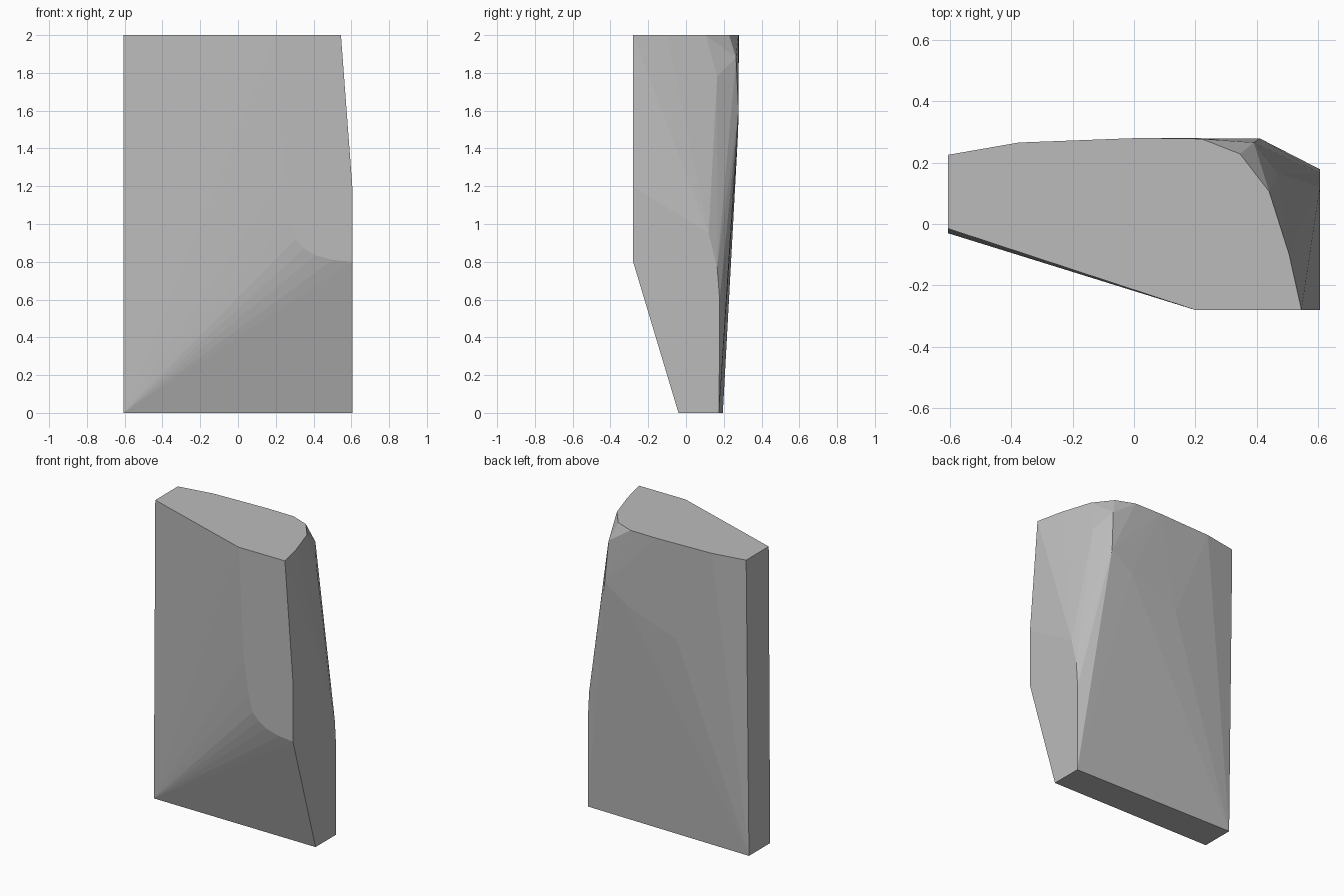
import bpy, bmesh

if "Cube" in bpy.data.objects:
    bpy.data.objects.remove(bpy.data.objects["Cube"])

# corner points, low to high
base = [(-.605, -.03, 0), (.605, -.04, 0), (.605, .175, 0), (-.605, .195, 0)]
top = [(x, y, 2) for x, y in [
    (-.605, -.015), (.2, -.28), (.545, -.28), (.505, -.1), (.44, .105),
    (.345, .228), (.22, .277), (.02, .28), (-.375, .265), (-.605, .225)]]
# rounded edge of the flat front
front = [(x, -.28, z) for x, z in [
    (.605, 1.2), (.605, .8), (.5, .81), (.41, .835), (.35, .87),
    (.305, .92), (.275, 1.03), (.24, 1.25)]]
# bevelled right side and gently bulging back
side = [(.605, .12, .95), (.605, .165, .77), (.605, .178, .6), (.467, .165, 1.78)]
back = [(.41, .278, 1.6), (.39, .265, 1.88), (.25, .276, 1.49), (-.115, .265, 1.35)]

bm = bmesh.new()
for p in base + top + front + side + back:
    bm.verts.new(p)
res = bmesh.ops.convex_hull(bm, input=bm.verts[:])
loose = [v for v in bm.verts if not v.link_faces]
bmesh.ops.delete(bm, geom=loose, context='VERTS')
bmesh.ops.dissolve_limit(bm, angle_limit=.005, verts=bm.verts[:], edges=bm.edges[:])
bmesh.ops.recalc_face_normals(bm, faces=bm.faces[:])
mesh = bpy.data.meshes.new("stone_slab")
bm.to_mesh(mesh)
bm.free()

# plain grey stone
stone = bpy.data.materials.new("grey stone")
stone.diffuse_color = (.5, .5, .5, 1)
stone.use_nodes = True
stone.node_tree.nodes["Principled BSDF"].inputs["Base Color"].default_value = stone.diffuse_color
mesh.materials.append(stone)
slab = bpy.data.objects.new("stone_slab", mesh)
bpy.context.collection.objects.link(slab)
